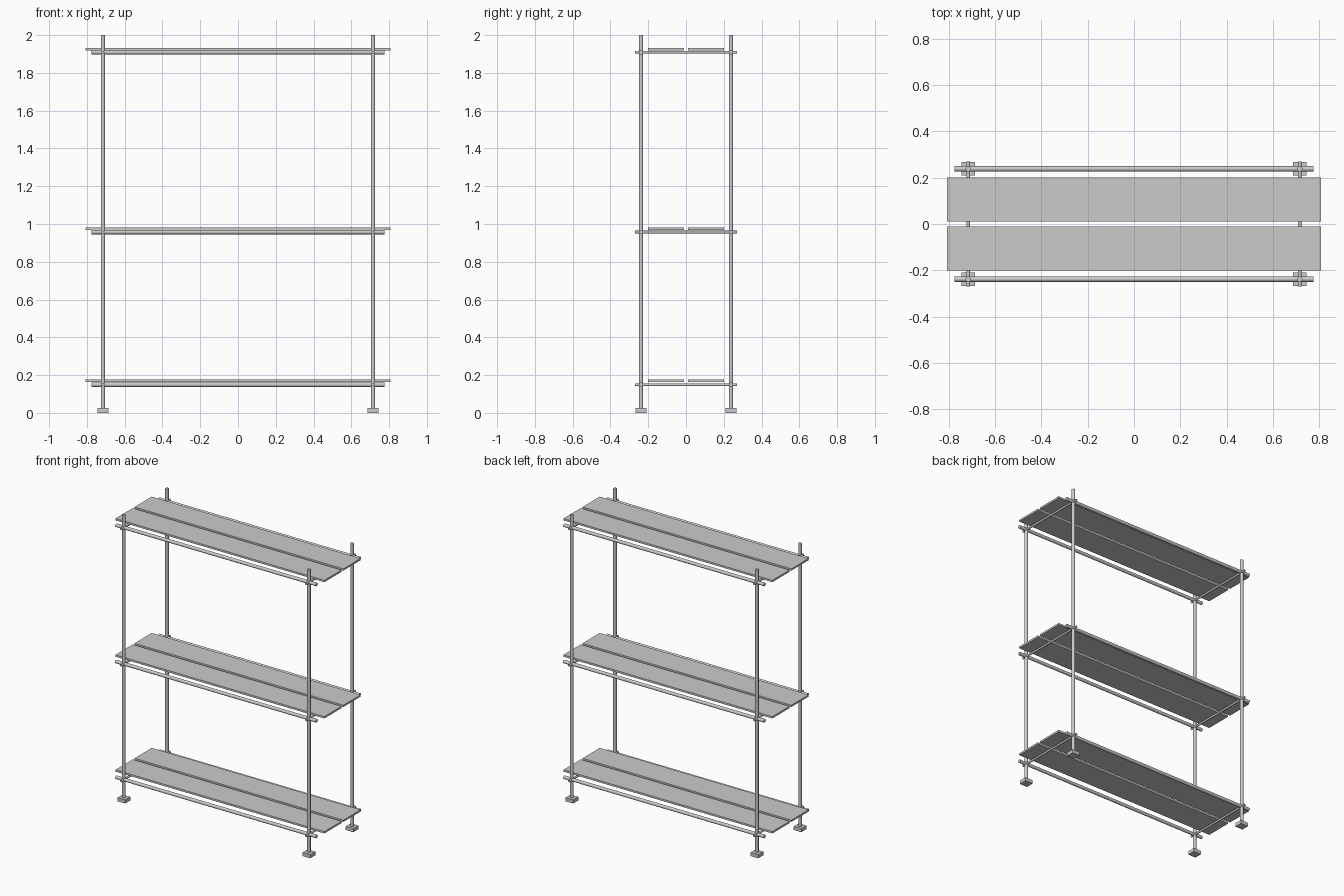
import bpy
from math import pi, radians

if "Cube" in bpy.data.objects:
    bpy.data.objects.remove(bpy.data.objects["Cube"])

PX, PY = 0.715, 0.238   # post positions


def box(name, center, size):
    bpy.ops.mesh.primitive_cube_add(size=1, location=center)
    ob = bpy.context.object
    ob.name = name
    ob.scale = size
    bpy.ops.object.transform_apply(location=False, rotation=False, scale=True)
    return ob


def rod(name, center, length, radius, rotation=(0, 0, 0)):
    bpy.ops.mesh.primitive_cylinder_add(vertices=16, radius=radius, depth=length,
                                        location=center, rotation=rotation)
    ob = bpy.context.object
    ob.name = name
    bpy.ops.object.shade_smooth_by_angle(angle=radians(40))
    return ob


sides = (("left", -1), ("right", 1))
depths = (("front", -1), ("back", 1))

# Upright posts standing on square feet
for xn, sx in sides:
    for yn, sy in depths:
        rod(f"post_{yn}_{xn}", (sx * PX, sy * PY, 1.005), 1.99, 0.0115)
        box(f"foot_{yn}_{xn}", (sx * PX, sy * PY, 0.0125), (0.06, 0.057, 0.025))

# Shelf levels: plank centre height, tube centre height
levels = (("bottom", 0.171, 0.149), ("middle", 0.974, 0.957), ("top", 1.926, 1.909))
for level, plank_z, tube_z in levels:
    for yn, sy in depths:
        # Long rail and plank
        rod(f"{level}_rail_{yn}", (0, sy * PY, tube_z), 1.55, 0.0115, (0, pi / 2, 0))
        box(f"{level}_plank_{yn}", (0, sy * 0.105, plank_z), (1.614, 0.19, 0.013))
    for xn, sx in sides:
        # Thin crossbar under the planks
        rod(f"{level}_crossbar_{xn}", (sx * PX, 0, tube_z), 0.54, 0.0075, (pi / 2, 0, 0))
